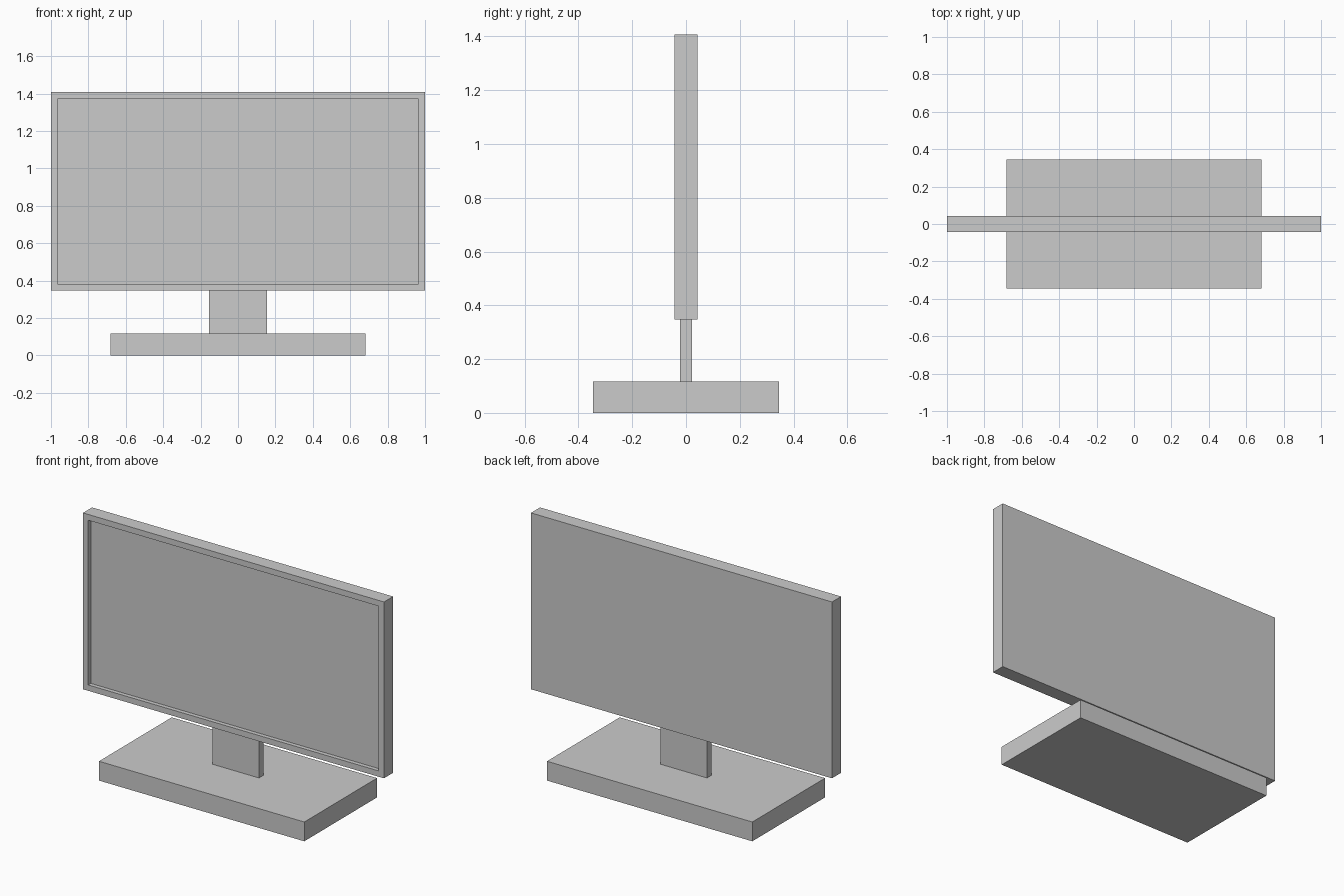
import bpy, bmesh
from mathutils import Matrix, Vector

if "Cube" in bpy.data.objects:
    bpy.data.objects.remove(bpy.data.objects["Cube"])


def box(name, size, z_bottom, edit=None):
    """Box centred on x and y, standing on z_bottom."""
    bm = bmesh.new()
    centre = Vector((0, 0, z_bottom + size[2] / 2))
    bmesh.ops.create_cube(bm, size=1, matrix=Matrix.Translation(centre) @ Matrix.Diagonal((*size, 1)))
    bm.normal_update()
    if edit:
        edit(bm)
    mesh = bpy.data.meshes.new(name)
    bm.to_mesh(mesh)
    bm.free()
    obj = bpy.data.objects.new(name, mesh)
    bpy.context.collection.objects.link(obj)
    return obj


def recess_front(bm, border=0.035, depth=0.025):
    """Inset the front face as a bezel and push the panel straight back."""
    front = min(bm.faces, key=lambda f: f.calc_center_median().y)
    bmesh.ops.inset_region(bm, faces=[front], thickness=border, use_even_offset=True)
    panel = bmesh.ops.extrude_discrete_faces(bm, faces=[front])["faces"][0]
    bmesh.ops.translate(bm, verts=panel.verts, vec=(0, depth, 0))


# Foot, neck and screen housing with its recessed display
box("base", (1.364, 0.69, 0.116), 0)
box("neck", (0.31, 0.044, 0.232), 0.116)
box("screen", (2.0, 0.086, 1.059), 0.348, recess_front)
